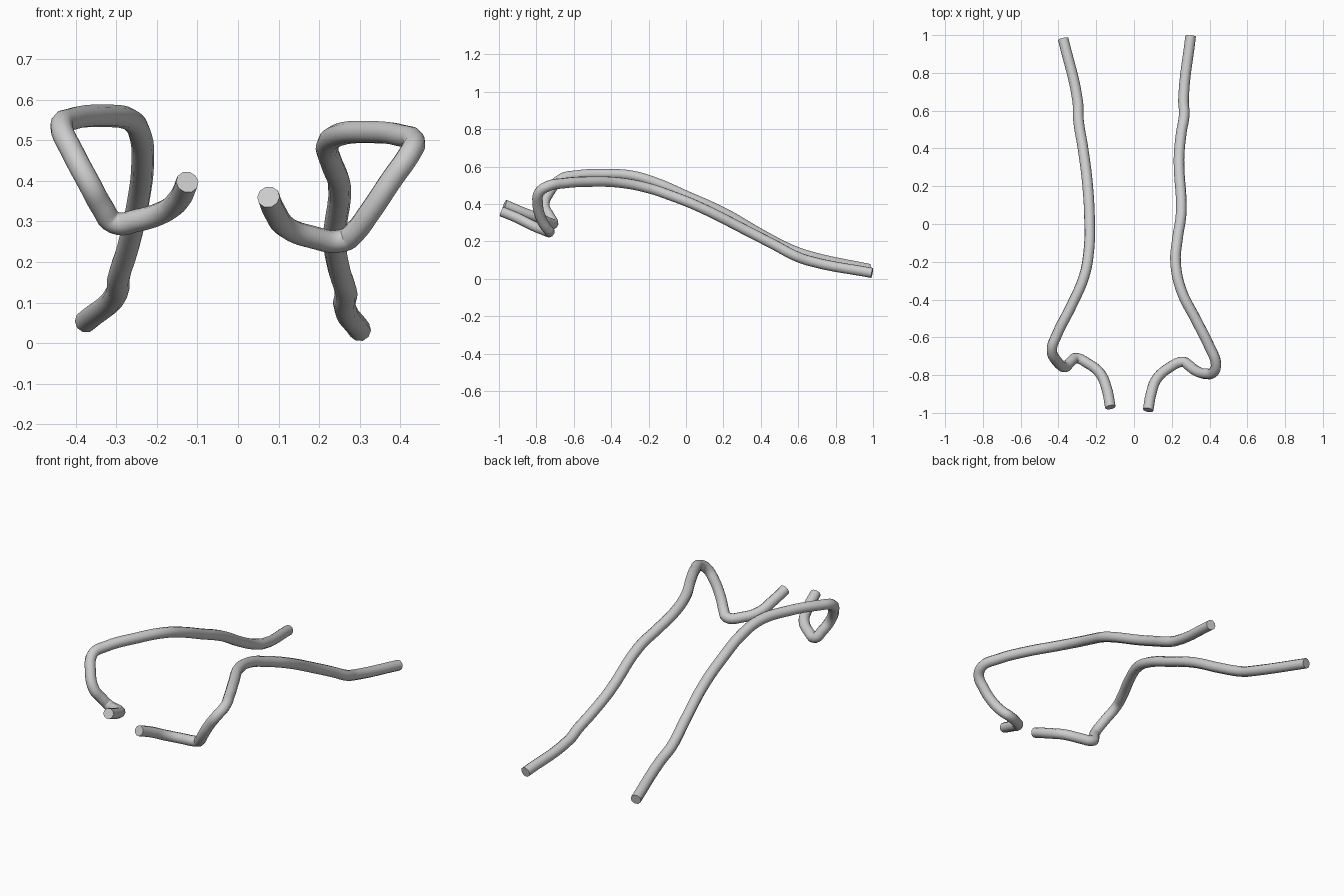
import bpy, math

grey = bpy.data.materials.new("light_grey")
grey.diffuse_color = (0.6, 0.6, 0.6, 1)


def tube(name, points, radius=0.028):
    """Round bar swept smoothly through the given points, with capped ends."""
    curve = bpy.data.curves.new(name, 'CURVE')
    curve.dimensions = '3D'
    curve.bevel_depth = radius
    curve.bevel_resolution = 3
    curve.resolution_u = 5
    curve.use_fill_caps = True
    spline = curve.splines.new('BEZIER')
    spline.bezier_points.add(len(points) - 1)
    for bp, p in zip(spline.bezier_points, points):
        bp.co = p
        bp.handle_left_type = bp.handle_right_type = 'AUTO'
    obj = bpy.data.objects.new(name, curve)
    bpy.context.collection.objects.link(obj)
    bpy.ops.object.select_all(action='DESELECT')
    obj.select_set(True)
    bpy.context.view_layer.objects.active = obj
    bpy.ops.object.convert(target='MESH')
    obj = bpy.context.object
    obj.data.materials.clear()
    obj.data.materials.append(grey)
    bpy.ops.object.shade_smooth_by_angle(angle=math.radians(50))


# left bar, from the front tip to the rear tip
tube("left_bar", [
    (-0.125, -0.97, 0.397), (-0.145, -0.87, 0.355), (-0.18, -0.79, 0.325),
    (-0.25, -0.735, 0.302), (-0.305, -0.71, 0.297), (-0.335, -0.73, 0.335),
    (-0.365, -0.757, 0.39), (-0.405, -0.73, 0.465), (-0.435, -0.665, 0.535),
    (-0.41, -0.59, 0.552), (-0.33, -0.43, 0.56), (-0.265, -0.28, 0.55),
    (-0.24, -0.15, 0.51), (-0.235, 0.0, 0.445), (-0.245, 0.2, 0.355),
    (-0.27, 0.40, 0.24), (-0.294, 0.55, 0.162), (-0.298, 0.65, 0.125),
    (-0.375, 0.98, 0.053)])

# right bar, from the front tip to the rear tip
tube("right_bar", [
    (0.075, -0.985, 0.36), (0.09, -0.90, 0.325), (0.12, -0.82, 0.285),
    (0.18, -0.765, 0.262), (0.26, -0.73, 0.253), (0.288, -0.747, 0.274),
    (0.325, -0.775, 0.323), (0.38, -0.793, 0.405), (0.42, -0.785, 0.462),
    (0.434, -0.74, 0.495), (0.40, -0.65, 0.512), (0.33, -0.51, 0.52),
    (0.25, -0.35, 0.514), (0.22, -0.20, 0.485), (0.23, -0.08, 0.445),
    (0.25, 0.06, 0.39), (0.238, 0.34, 0.25), (0.25, 0.48, 0.178),
    (0.266, 0.58, 0.125), (0.262, 0.66, 0.096), (0.30, 0.995, 0.032)])
